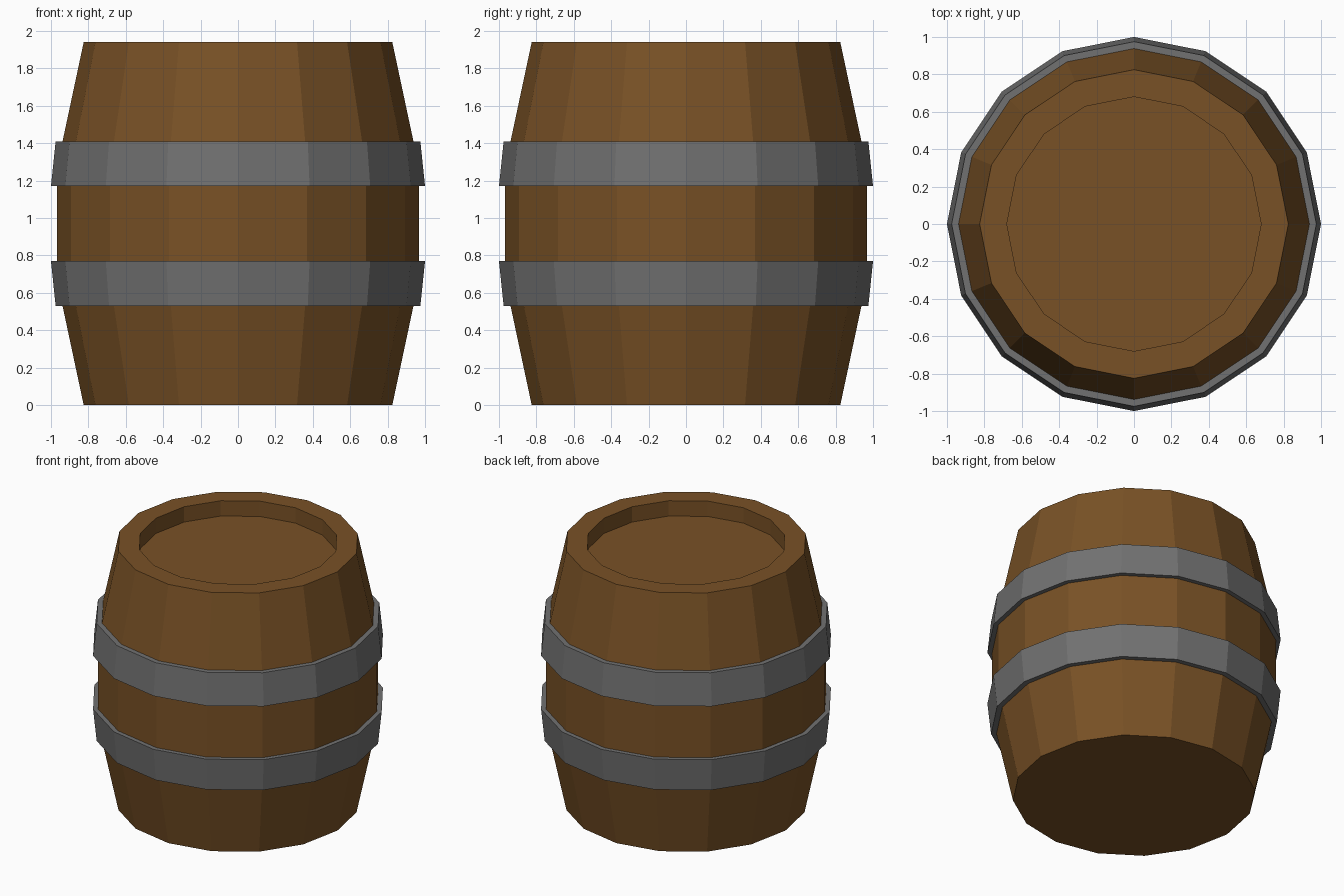
import bpy, bmesh, math

SIDES = 16

cube = bpy.data.objects.get("Cube")
if cube:
    bpy.data.objects.remove(cube, do_unlink=True)


def make_material(name, rgb):
    mat = bpy.data.materials.new(name)
    mat.use_nodes = True
    color = (*rgb, 1.0)
    mat.diffuse_color = color
    mat.node_tree.nodes["Principled BSDF"].inputs["Base Color"].default_value = color
    return mat


def lathe(name, profile, mat, closed=False):
    """Revolve (radius, height) points; open profiles get flat end caps."""
    bm = bmesh.new()
    angles = [math.tau * i / SIDES for i in range(SIDES)]
    rings = [[bm.verts.new((r * math.cos(a), r * math.sin(a), z)) for a in angles]
             for r, z in profile]
    pairs = list(zip(rings, rings[1:]))
    if closed:
        pairs.append((rings[-1], rings[0]))
    else:
        bm.faces.new(rings[0])
        bm.faces.new(rings[-1])
    for low, high in pairs:
        for i in range(SIDES):
            j = (i + 1) % SIDES
            bm.faces.new((low[i], low[j], high[j], high[i]))
    bmesh.ops.recalc_face_normals(bm, faces=bm.faces)
    mesh = bpy.data.meshes.new(name)
    bm.to_mesh(mesh)
    bm.free()
    mesh.materials.append(mat)
    obj = bpy.data.objects.new(name, mesh)
    bpy.context.collection.objects.link(obj)
    return obj


wood = make_material("brown wood", (0.19, 0.083, 0.019))
iron = make_material("grey iron", (0.165, 0.165, 0.165))

# Staves, rim and recessed lid
HEIGHT = 1.94
lathe("barrel_body", [
    (0.825, 0), (0.938, 0.53), (0.967, 0.77), (0.967, HEIGHT - 0.77),
    (0.938, HEIGHT - 0.53), (0.825, HEIGHT), (0.68, HEIGHT), (0.68, HEIGHT - 0.115),
], wood)

# Hoops, mirrored about the middle
hoop = [(0.938, 0.53), (0.975, 0.53), (1.0, 0.77), (0.967, 0.77)]
lathe("lower_hoop", hoop, iron, closed=True)
lathe("upper_hoop", [(r, HEIGHT - z) for r, z in hoop], iron, closed=True)
